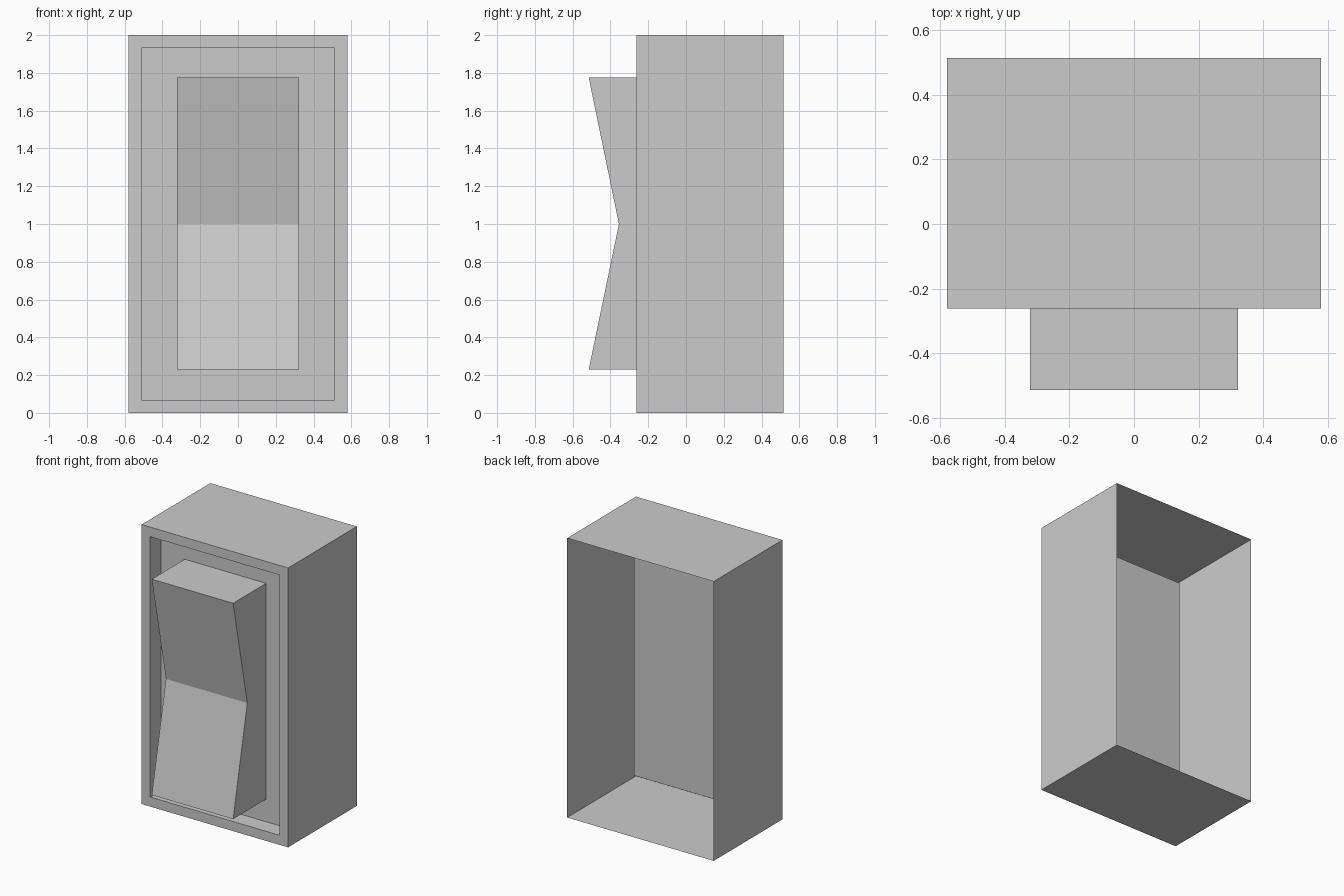
import bpy, bmesh
from mathutils import Vector

if "Cube" in bpy.data.objects:
    bpy.data.objects.remove(bpy.data.objects["Cube"])

HALF_W, HEIGHT = 0.58, 2.0
FRONT, BACK, PANEL = -0.262, 0.515, -0.142


def finish(name, bm):
    mesh = bpy.data.meshes.new(name)
    bm.to_mesh(mesh)
    bm.free()
    obj = bpy.data.objects.new(name, mesh)
    bpy.context.collection.objects.link(obj)
    return obj


# Switch housing: thin open-backed box with a recessed front panel
bm = bmesh.new()
bmesh.ops.create_cube(bm, size=1)
bmesh.ops.scale(bm, vec=(2 * HALF_W, BACK - FRONT, HEIGHT), verts=bm.verts)
bmesh.ops.translate(bm, vec=(0, (FRONT + BACK) / 2, HEIGHT / 2), verts=bm.verts)
bm.normal_update()
front = min(bm.faces, key=lambda f: f.calc_center_median().y)
back = max(bm.faces, key=lambda f: f.calc_center_median().y)
bmesh.ops.delete(bm, geom=[back], context='FACES_ONLY')
bmesh.ops.inset_region(bm, faces=[front], thickness=0.097)
recess = bmesh.ops.extrude_discrete_faces(bm, faces=[front])["faces"]
bmesh.ops.translate(bm, vec=(0, PANEL - FRONT, 0), verts=recess[0].verts)
bmesh.ops.recalc_face_normals(bm, faces=bm.faces)
finish("switch_housing", bm)

# Rocker: V-shaped side profile (y, z) extruded across x, open against the panel
bm = bmesh.new()
profile = [(PANEL, 0.23), (-0.515, 0.23), (-0.355, 1.0), (-0.515, 1.775), (PANEL, 1.775)]
side = bm.faces.new([bm.verts.new((-0.322, y, z)) for y, z in profile])
ext = bmesh.ops.extrude_face_region(bm, geom=[side], use_keep_orig=True)["geom"]
bmesh.ops.translate(bm, vec=Vector((0.644, 0, 0)),
                    verts=[g for g in ext if isinstance(g, bmesh.types.BMVert)])
bmesh.ops.recalc_face_normals(bm, faces=bm.faces)
hidden = max(bm.faces, key=lambda f: f.calc_center_median().y)
bmesh.ops.delete(bm, geom=[hidden], context='FACES_ONLY')
finish("rocker", bm)
